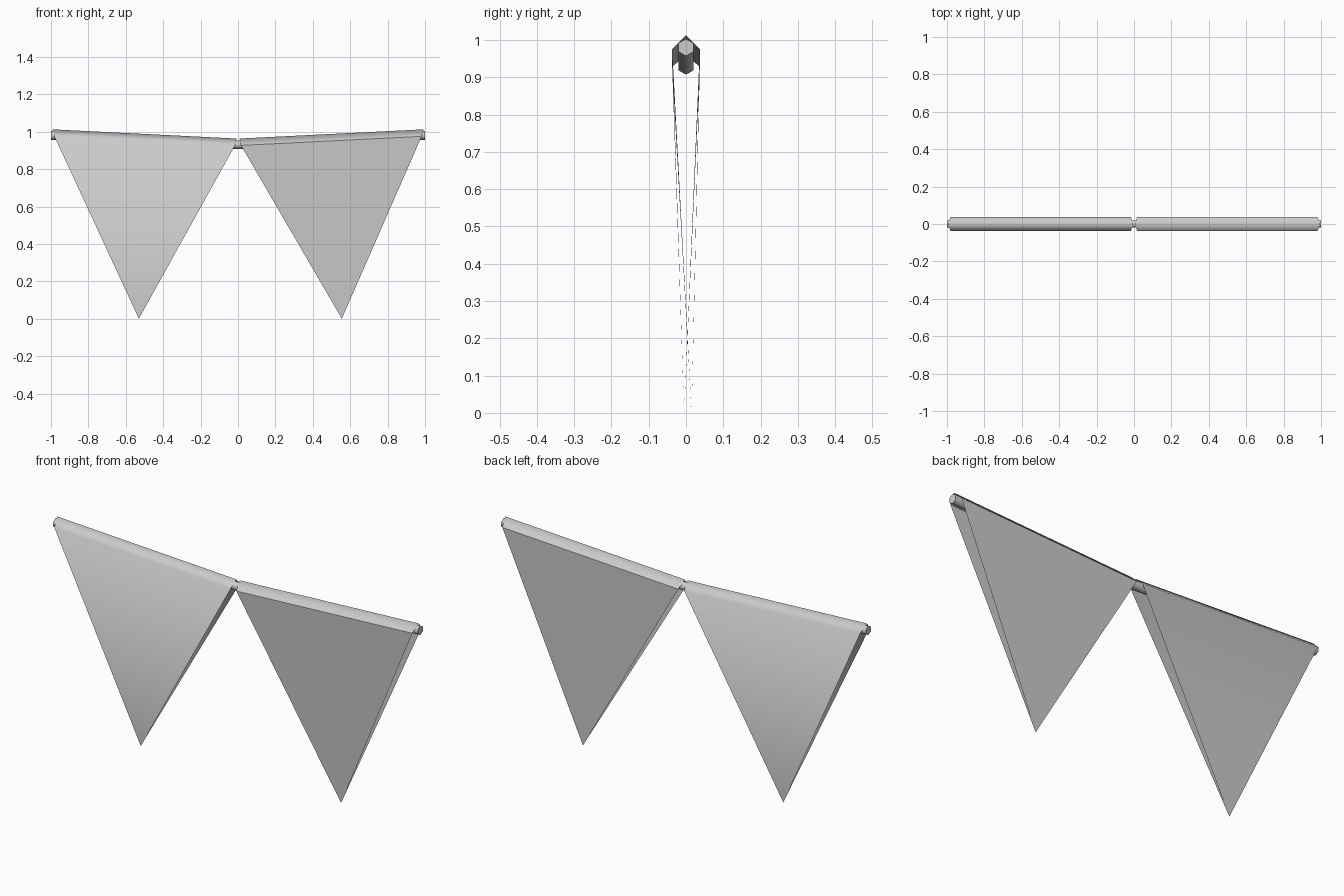
import bpy, bmesh, math
from mathutils import Vector

cube = bpy.data.objects.get("Cube")
if cube:
    bpy.data.objects.remove(cube, do_unlink=True)

grey = bpy.data.materials.new("plain grey")
grey.use_nodes = True
colour = (0.6, 0.6, 0.6, 1)
grey.diffuse_color = colour
grey.node_tree.nodes["Principled BSDF"].inputs["Base Color"].default_value = colour

SAG = 0.05  # drop of the string between its ends and the middle


def finish(name, bm):
    mesh = bpy.data.meshes.new(name)
    bm.to_mesh(mesh)
    bm.free()
    mesh.materials.append(grey)
    obj = bpy.data.objects.new(name, mesh)
    bpy.context.collection.objects.link(obj)
    return obj


def make_string():
    # hexagonal cord with a bend in the middle
    bm = bmesh.new()
    radius, sides = 0.023, 6
    rings = []
    for x in (-1, 0, 1):
        centre = 0.93 + SAG * abs(x)
        rings.append([bm.verts.new((x,
                                    radius * math.sin(math.tau * i / sides),
                                    centre + radius * math.cos(math.tau * i / sides)))
                      for i in range(sides)])
    for a, b in zip(rings, rings[1:]):
        for i in range(sides):
            j = (i + 1) % sides
            bm.faces.new((a[i], a[j], b[j], b[i])).smooth = True
    bm.faces.new(rings[0])
    bm.faces.new(rings[-1])
    bmesh.ops.recalc_face_normals(bm, faces=bm.faces)
    for e in bm.edges:
        e.smooth = all(len(f.verts) == 4 for f in e.link_faces)
    finish("string", bm)


def make_pennant(name, side, tip_x, tip_y, crisp):
    # cloth folded over the string, with a front and a back triangle
    bm = bmesh.new()
    half = 0.037

    def point(x, y, drop):
        return bm.verts.new((side * x, y, 0.963 + SAG * x - drop))

    ridge = [point(x, 0, 0) for x in (0.008, 0.992)]
    for y in (-half, half):
        hem = [point(x, y, half) for x in (0.016, 0.982)]
        tip = bm.verts.new((tip_x, tip_y, 0))
        fold = bm.faces.new((ridge[0], ridge[1], hem[1], hem[0]))
        sheet = bm.faces.new((hem[0], hem[1], tip))
        for face in (fold, sheet):
            face.smooth = True
            face.normal_update()
            if face.normal.dot(Vector((0, y, 0))) < 0:
                face.normal_flip()
        bm.edges.get(hem).smooth = not crisp
    finish(name, bm)


make_string()
make_pennant("right_pennant", -1, -0.53, -0.005, False)
make_pennant("left_pennant", 1, 0.555, 0.015, True)
